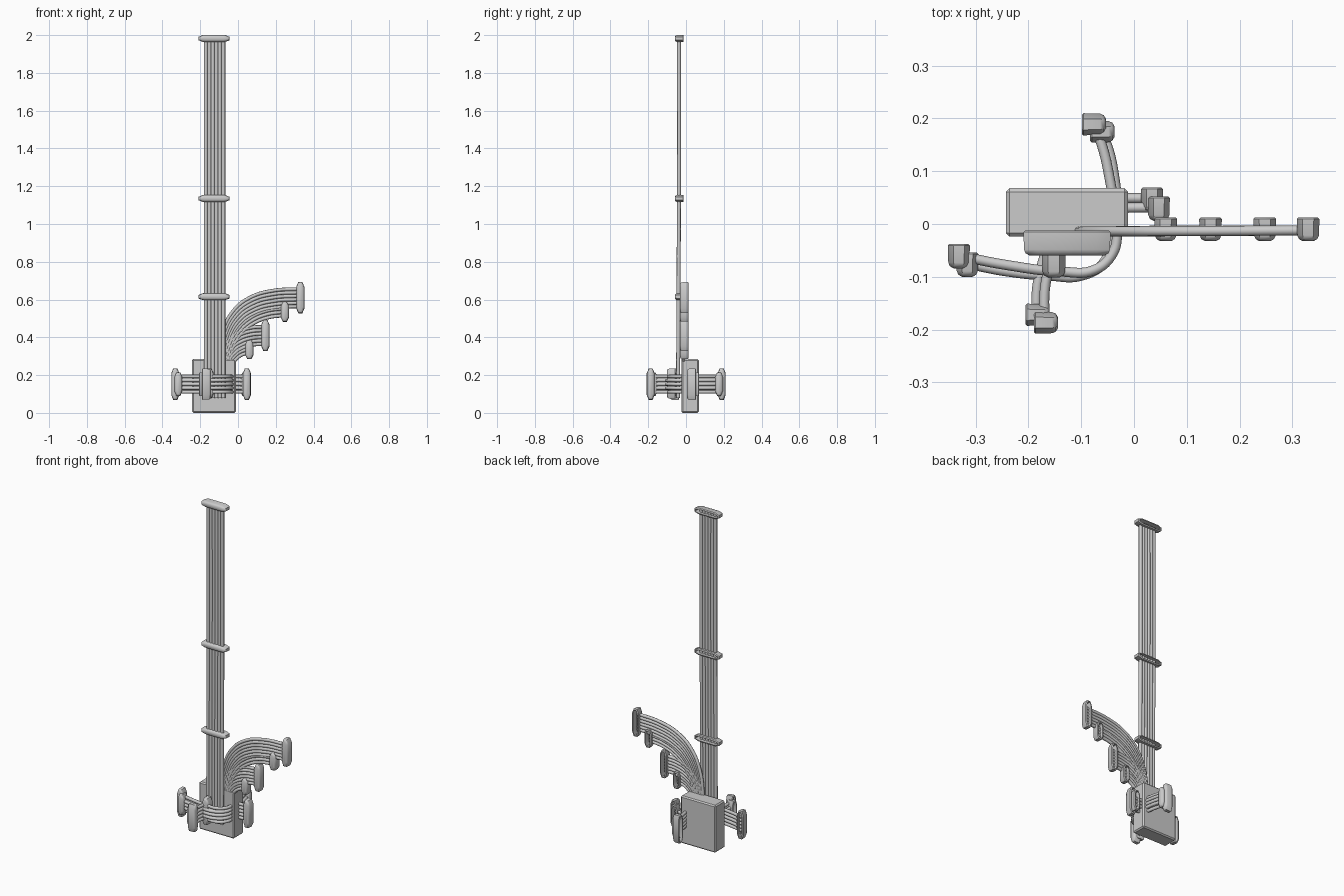
import bpy, bmesh
from mathutils import Vector

if "Cube" in bpy.data.objects:
    bpy.data.objects.remove(bpy.data.objects["Cube"])

X, Y, Z = Vector((1, 0, 0)), Vector((0, 1, 0)), Vector((0, 0, 1))


def finish(bm, name, angle=0.6):
    bmesh.ops.recalc_face_normals(bm, faces=bm.faces)
    me = bpy.data.meshes.new(name)
    bm.to_mesh(me)
    bm.free()
    ob = bpy.data.objects.new(name, me)
    bpy.context.collection.objects.link(ob)
    bpy.context.view_layer.objects.active = ob
    ob.select_set(True)
    bpy.ops.object.shade_smooth_by_angle(angle=angle)
    ob.select_set(False)
    return ob


def cup(name, center, long_axis, dome, length=0.165, width=0.042, depth=0.047):
    """Elongated octagonal cup, domed on one side and hollow on the other."""
    bm = bmesh.new()
    side = long_axis.cross(dome)
    c = Vector(center)

    def loop(inset, d):
        a, b = length / 2 - inset, width / 2 - inset
        ca, cb = min(0.025, a * 0.4), b * 0.5
        pts = [(a, b - cb), (a - ca, b), (ca - a, b), (-a, b - cb),
               (-a, cb - b), (ca - a, -b), (a - ca, -b), (a, cb - b)]
        return [bm.verts.new(c + long_axis * u + side * v + dome * d) for u, v in pts]

    h = depth / 2
    # outer wall, rounded front, then the open inside
    profile = [(0.011, h), (0.004, h - 0.004), (0.001, h - 0.011), (0, -h + 0.003),
               (0.003, -h), (0.007, -h), (0.008, h - 0.012)]
    loops = [loop(*p) for p in profile]
    for p, q in zip(loops, loops[1:]):
        for i in range(8):
            j = (i + 1) % 8
            bm.faces.new((p[i], p[j], q[j], q[i]))
    bm.faces.new(loops[0])
    bm.faces.new(loops[-1])
    return finish(bm, name, 0.8)


def cables(name, paths, radius):
    """A bundle of round cables, one smooth spline per path."""
    cu = bpy.data.curves.new(name, 'CURVE')
    cu.dimensions = '3D'
    cu.bevel_depth = radius
    cu.bevel_resolution = 2
    cu.resolution_u = 8
    cu.use_fill_caps = True
    for path in paths:
        sp = cu.splines.new('BEZIER')
        sp.bezier_points.add(len(path) - 1)
        for bp, p in zip(sp.bezier_points, path):
            bp.co = p
            bp.handle_left_type = bp.handle_right_type = 'AUTO'
    ob = bpy.data.objects.new(name, cu)
    bpy.context.collection.objects.link(ob)
    return ob


# Base block
bm = bmesh.new()
bmesh.ops.create_cube(bm, size=1)
for v in bm.verts:
    v.co = Vector((-0.127 + v.co.x * 0.232, 0.022 + v.co.y * 0.092, 0.1425 + v.co.z * 0.285))
bmesh.ops.bevel(bm, geom=[e for e in bm.edges], offset=0.007, segments=1, affect='EDGES')
finish(bm, "base_block", 0.3)

# Tall vertical bundle with three collars
tall = []
for i in range(6):
    x = -0.170 + i * 0.0185
    tall.append([(x, -0.042, 0.08), (x, -0.040, 0.6), (x, -0.037, 1.2), (x, -0.037, 1.985)])
cables("tall_bundle", tall, 0.0105)
for i, z in enumerate((0.615, 1.135, 1.982)):
    cup(f"collar_{i}", (-0.127, -0.036, z), X, -Y, 0.165, 0.037, 0.047)


def arch(name, n, start, mid, end, z_gap, length):
    """Fan of cables rising from the block and arching to the right."""
    paths = []
    for i in range(n):
        k = i - (n - 1) / 2
        p0 = Vector((start[0] + k * 0.009, -0.014, start[1]))
        p1 = Vector((mid[0] + k * 0.009, -0.014, mid[1] - k * z_gap * 0.8))
        p2 = Vector((mid[2] + k * 0.006, -0.014, mid[3] - k * z_gap))
        p3 = Vector((end[0], -0.012, end[1] - k * z_gap))
        path = []
        for s in range(6):
            t = s / 5
            u = 1 - t
            path.append(p0 * u**3 + p1 * 3 * u * u * t + p2 * 3 * u * t * t + p3 * t**3)
        paths.append(path)
    cables(name + "_cables", paths, 0.0095)
    cup(name + "_cup", (end[0], -0.010, end[1]), Z, -Y, length, 0.043, 0.045)


arch("upper_arch", 6, (-0.085, 0.25), (-0.075, 0.55, 0.08, 0.612), (0.33, 0.61), 0.0185, 0.165)
arch("upper_arch_small", 3, (-0.055, 0.25), (-0.045, 0.44, 0.08, 0.53), (0.248, 0.535), 0.0185, 0.105)
arch("lower_arch", 6, (-0.085, 0.21), (-0.08, 0.36, 0.02, 0.415), (0.145, 0.41), 0.0185, 0.165)
arch("lower_arch_small", 3, (-0.055, 0.21), (-0.05, 0.28, 0.0, 0.335), (0.06, 0.335), 0.0185, 0.10)


def arm(name, path, n, center, dome, length, z=0.152):
    """Level arm of stacked cables ending in an upright cup."""
    paths = [[(x, y, z + (i - (n - 1) / 2) * 0.0205) for x, y in path] for i in range(n)]
    cables(name + "_cables", paths, 0.0095)
    cup(name + "_cup", (*center, z), Z, dome, length, 0.042, 0.046)


# Level arms: left, front, back and right, each with a smaller companion
arm("left_arm", [(-0.03, -0.01), (-0.04, -0.055), (-0.075, -0.087), (-0.14, -0.09), (-0.24, -0.078), (-0.333, -0.06)],
    5, (-0.332, -0.061), -Y, 0.167)
arm("left_arm_small", [(-0.045, -0.01), (-0.055, -0.07), (-0.10, -0.098), (-0.16, -0.098), (-0.24, -0.09),
                       (-0.318, -0.075)], 3, (-0.316, -0.077), -Y, 0.125)
arm("front_arm", [(-0.145, -0.03), (-0.165, -0.10), (-0.17, -0.14), (-0.168, -0.187)],
    5, (-0.167, -0.187), X, 0.165)
arm("front_arm_small", [(-0.16, -0.03), (-0.18, -0.10), (-0.185, -0.14), (-0.184, -0.172)],
    3, (-0.183, -0.172), X, 0.125)
arm("back_arm", [(-0.035, 0.02), (-0.045, 0.08), (-0.058, 0.14), (-0.076, 0.19)],
    5, (-0.076, 0.189), X, 0.167)
arm("back_arm_small", [(-0.03, 0.02), (-0.036, 0.08), (-0.048, 0.14), (-0.062, 0.175)],
    3, (-0.06, 0.175), X, 0.125)
arm("right_arm", [(-0.04, 0.03), (0.0, 0.031), (0.047, 0.031)], 5, (0.047, 0.029), -Y, 0.167)
arm("right_arm_small", [(-0.04, 0.049), (0.0, 0.049), (0.035, 0.049)], 3, (0.034, 0.046), -Y, 0.125)

# Short connector just in front of the tall bundle
cup("front_clip", (-0.152, -0.078, 0.155), Z, -Y, 0.16, 0.045, 0.046)
